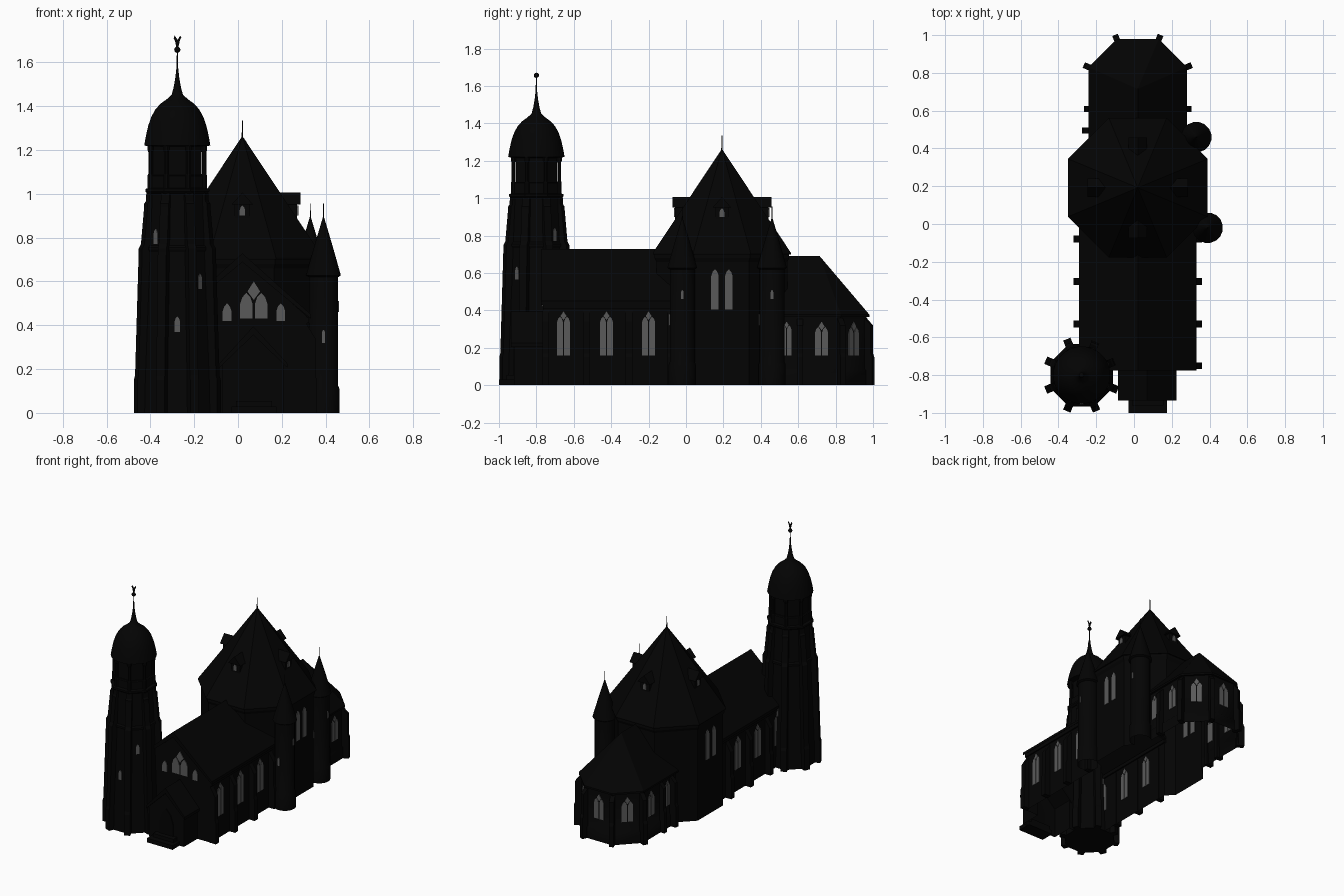
import bpy, bmesh
from math import pi, cos, sin, radians
from mathutils import Vector

cube = bpy.data.objects.get("Cube")
if cube:
    bpy.data.objects.remove(cube)


def material(name, value):
    m = bpy.data.materials.new(name)
    m.use_nodes = True
    color = (value, value, value, 1)
    m.diffuse_color = color
    bsdf = m.node_tree.nodes["Principled BSDF"]
    bsdf.inputs["Base Color"].default_value = color
    bsdf.inputs["Roughness"].default_value = 0.9
    return m


STONE = material("black_stone", 0.0012)
ROOF = material("black_slate", 0.001)
GLASS = material("grey_glass", 0.1)
CX = 0.02            # axis of nave, crossing and choir
TX, TY = -0.277, -0.8  # tower axis
K = 1 / cos(pi / 8)  # octagon apothem to radius


def smooth_edges(ob):
    bpy.ops.object.select_all(action='DESELECT')
    ob.select_set(True)
    bpy.context.view_layer.objects.active = ob
    bpy.ops.object.shade_smooth_by_angle(angle=radians(40))


def finish(name, bm, mat, smooth=False):
    bmesh.ops.recalc_face_normals(bm, faces=bm.faces)
    me = bpy.data.meshes.new(name)
    bm.to_mesh(me)
    bm.free()
    me.materials.append(mat)
    ob = bpy.data.objects.new(name, me)
    bpy.context.collection.objects.link(ob)
    if smooth:
        smooth_edges(ob)
    return ob


def loft(name, rings, mat, smooth=False):
    """Skin equal rings of points and cap both ends."""
    bm = bmesh.new()
    vs = [[bm.verts.new(p) for p in r] for r in rings]
    n = len(rings[0])
    for a, b in zip(vs, vs[1:]):
        for i in range(n):
            j = (i + 1) % n
            bm.faces.new((a[i], a[j], b[j], b[i]))
    bm.faces.new(vs[0])
    bm.faces.new(vs[-1])
    return finish(name, bm, mat, smooth)


def hull(name, pts, mat):
    bm = bmesh.new()
    for p in pts:
        bm.verts.new(p)
    bmesh.ops.convex_hull(bm, input=bm.verts)
    bmesh.ops.dissolve_limit(bm, angle_limit=0.01, verts=bm.verts, edges=bm.edges)
    return finish(name, bm, mat)


def lathe(name, x, y, profile, n, mat, smooth=False):
    rings = [[(x + r * cos(2 * pi * (i + .5) / n), y + r * sin(2 * pi * (i + .5) / n), z)
              for i in range(n)] for r, z in profile]
    return loft(name, rings, mat, smooth)


def box(name, x0, x1, y0, y1, z0, z1):
    return hull(name, [(x, y, z) for x in (x0, x1) for y in (y0, y1) for z in (z0, z1)], STONE)


def along_y(name, section, y0, y1, mat):
    return loft(name, [[(x, y, z) for x, z in section] for y in (y0, y1)], mat)


def gable_roof(name, x, half, eave, ridge, y0, y1, t=0.02):
    along_y(name, [(x - half, eave), (x, ridge), (x + half, eave),
                   (x + half, eave - t), (x, ridge - 2 * t), (x - half, eave - t)], y0, y1, ROOF)


def buttress(name, x, y, ang, width, steps):
    """Radial pier; steps hold (outward reach, height) pairs."""
    d, s = Vector((cos(ang), sin(ang), 0)), Vector((-sin(ang), cos(ang), 0)) * width / 2
    o = Vector((x, y, 0))
    rings = [[o + s + Vector((0, 0, z)), o + s + d * r + Vector((0, 0, z)),
              o - s + d * r + Vector((0, 0, z)), o - s + Vector((0, 0, z))] for r, z in steps]
    loft(name, rings, STONE)


def plate(name, x, y, ang, outline, mat=GLASS, t=.004):
    """Thin upright plate on a wall whose outward direction is ang."""
    d, s = Vector((cos(ang), sin(ang), 0)), Vector((-sin(ang), cos(ang), 0))
    o = Vector((x, y, 0))
    loft(name, [[o + d * k + s * u + Vector((0, 0, z)) for u, z in outline] for k in (-t, t)], mat)


def lancet(u, w, z0, z1):
    h, rise = w / 2, min(w * .9, (z1 - z0) * .6)
    return [(u - h, z0), (u + h, z0), (u + h, z1 - rise), (u + h * .65, z1 - rise * .4),
            (u, z1), (u - h * .65, z1 - rise * .4), (u - h, z1 - rise)]


def twin_window(name, x, y, ang, w, z0, z1):
    """Two lancets below a pointed eye."""
    top = z1 - w * .4
    for side in (-1, 1):
        plate(name + "_light", x, y, ang, lancet(side * w * .26, w * .44, z0, top))
    plate(name + "_eye", x, y, ang, [(0, top - w * .25), (w * .22, top + w * .05), (0, z1), (-w * .22, top + w * .05)])


def rod(name, x, y, z0, z1, r=0.004):
    lathe(name, x, y, [(r, z0), (r * .6, z1)], 6, ROOF)


def apse(g, z, y0=.2):
    return [(CX + a, b, z) for a, b in ((-g, y0), (g, y0), (g, .72 + g * .42), (g * .43, .72 + g),
                                        (-g * .43, .72 + g), (-g, .72 + g * .42))]


# Walls of nave, choir, porch and turrets joined to the crossing as one shell, open below
CY = .192
TURRETS = ((.33, .46), (.39, -.02))
shell = lathe("church_walls", CX, CY, [(.35 * K, 0), (.35 * K, .72)], 8, STONE)
wings = [along_y("nave_walls", [(CX - .295, 0), (CX + .295, 0), (CX + .295, .44), (CX, .7), (CX - .295, .44)],
                 -.765, .05, STONE),
         along_y("porch_walls", [(-.07, 0), (.21, 0), (.21, .22), (.07, .37), (-.07, .22)], -.92, -.75, STONE),
         loft("choir_walls", [apse(.254, 0), apse(.254, .08), apse(.246, .09), apse(.246, .39)], STONE)]
wings += [lathe("turret_walls", x, y, [(.074, 0), (.074, .11), (.068, .125), (.068, .64)], 16, STONE)
          for x, y in TURRETS]
bpy.context.view_layer.objects.active = shell
for wing in wings:
    mod = shell.modifiers.new("join", 'BOOLEAN')
    mod.operation, mod.solver, mod.object = 'UNION', 'EXACT', wing
    bpy.ops.object.modifier_apply(modifier=mod.name)
    bpy.data.objects.remove(wing)
bm = bmesh.new()
bm.from_mesh(shell.data)
floor = [f for f in bm.faces if all(v.co.z < .001 for v in f.verts)]
bmesh.ops.delete(bm, geom=floor, context='FACES')
bm.to_mesh(shell.data)
bm.free()
smooth_edges(shell)

# Nave roof, buttresses and side windows
gable_roof("nave_roof", CX, .312, .45, .728, -.775, 0)
for side, ang in ((1, 0), (-1, pi)):
    for y in (-.75, -.53, -.305, -.08):
        buttress("nave_buttress", CX + side * .29, y, ang, .036,
                 [(.05, 0), (.05, .15), (.043, .17), (.043, .34), (.006, .4)])
    for y in (-.655, -.425, -.2):
        twin_window("nave_window", CX + side * .295, y, ang, .072, .16, .395)
    box("nave_cornice", CX + side * .295 - .01, CX + side * .295 + .01, -.765, 0, .41, .435)

# West front windows
twin_window("front_window", .072, -.765, -pi / 2, .13, .43, .6)
for x in (-.05, .195):
    plate("front_side_window", x, -.765, -pi / 2, lancet(0, .04, .42, .5))

# Porch roof, door and steps
gable_roof("porch_roof", .07, .156, .225, .395, -.935, -.76)
plate("porch_door", .07, -.922, -pi / 2, lancet(0, .11, .03, .24), ROOF)
box("porch_step", -.03, .175, -1, -.9, 0, .03)
box("porch_upper_step", -.01, .155, -.96, -.9, .03, .055)

# Octagonal crossing with pyramid roof
lathe("crossing_cornice", CX, CY, [(.35 * K, .66), (.36 * K, .68), (.36 * K, .705)], 8, STONE)
lathe("crossing_roof", CX, CY, [(.369 * K, .7), (.369 * K, .708), (.005, 1.257)], 8, ROOF)
rod("crossing_finial", CX, CY, 1.24, 1.335)
for ang in (0, pi):
    for dy in (-.037, .037):
        plate("crossing_window", CX + cos(ang) * .35, CY + dy, ang, lancet(0, .04, .405, .62))


# Dormers on the four main roof faces
def dormer(ang):
    d, s = Vector((cos(ang), sin(ang), 0)), Vector((-sin(ang), cos(ang), 0))
    o = Vector((CX, CY, 0))

    def section(reach, pts):
        return [o + d * reach + s * u + Vector((0, 0, z)) for u, z in pts]
    body = [(-.035, .84), (.035, .84), (.035, .95), (0, .99), (-.035, .95)]
    cover = [(-.05, .95), (0, 1.006), (.05, .95)]
    loft("dormer_walls", [section(.1, body), section(.25, body)], STONE)
    loft("dormer_roof", [section(.1, cover), section(.265, cover)], ROOF)
    plate("dormer_window", o.x + d.x * .251, o.y + d.y * .251, ang, lancet(0, .026, .9, .947))


for i in range(4):
    dormer(i * pi / 2)

# Hipped choir roof, piers and windows
hull("choir_roof", apse(.26, .365, .43) + apse(.26, .378, .43) + [(CX, .43, .69), (CX, .715, .69)], ROOF)
pier = [(.055, 0), (.055, .15), (.047, .17), (.047, .32), (.01, .36)]
for side in (-1, 1):
    out = 0 if side > 0 else pi
    buttress("choir_buttress", CX + side * .23, .61, out, .032, pier)
    buttress("apse_buttress", CX + side * .235, .82, pi / 2 - side * radians(67), .032, pier)
    buttress("apse_buttress", CX + side * .1, .95, pi / 2 - side * radians(22), .032, pier)
    twin_window("choir_window", CX + side * .246, .538, out, .052, .16, .34)
    twin_window("choir_window", CX + side * .246, .725, out, .072, .16, .34)
    twin_window("apse_window", CX + side * .176, .895, pi / 2 - side * pi / 4, .08, .16, .34)
twin_window("apse_window", CX, .966, pi / 2, .08, .16, .34)
buttress("choir_buttress", CX - .24, .495, pi, .03, pier)

# Turret spires and slits
for x, y in TURRETS:
    lathe("turret_roof", x, y, [(.07, .62), (.081, .628), (.04, .77), (.002, .895)], 16, ROOF, True)
    rod("turret_finial", x, y, .88, .955, .003)
    plate("turret_slit", x, y - .069, -pi / 2, lancet(0, .014, .32, .38))
    plate("turret_slit", x + .068, y, 0, lancet(0, .014, .46, .51))

# Tower shaft, string course, buttresses and ledge
lathe("tower_shaft", TX, TY, [(.165 * K, 0), (.162 * K, .15), (.132 * K, .95), (.13 * K, 1.02)], 8, STONE)
lathe("tower_course", TX, TY, [(.142 * K, .735), (.148 * K, .745), (.148 * K, .755), (.14 * K, .765)], 8, STONE)
lathe("tower_ledge", TX, TY, [(.135 * K, 1), (.146 * K, 1.01), (.146 * K, 1.022), (.127 * K, 1.026)], 8, STONE)
for i in range(8):
    buttress("tower_buttress", TX, TY, pi / 8 + i * pi / 4, .042,
             [(.206, 0), (.206, .15), (.2, .17), (.182, .735), (.182, .75), (.171, .77),
              (.155, .94), (.155, .955), (.147, .965), (.144, 1.005)])

# Belfry with parapet and corner columns around a core
lathe("belfry_parapet", TX, TY, [(.126 * K, 1.02), (.126 * K, 1.08), (.12 * K, 1.085)], 8, STONE)
lathe("belfry_core", TX, TY, [(.11 * K, 1.02), (.11 * K, 1.23)], 8, STONE)
for i in range(8):
    a = pi / 8 + i * pi / 4
    x, y = TX + .132 * cos(a), TY + .132 * sin(a)
    lathe("belfry_column", x, y, [(.014, 1.02), (.014, 1.085), (.011, 1.09), (.011, 1.19), (.015, 1.2), (.015, 1.23)],
          8, STONE)

# Tower windows
for k, z in ((-2, .37), (-1, .565), (-3, .77), (2, .37), (1, .77)):
    a, r = k * pi / 4, .167 - (z + .04) * .0375
    plate("tower_window", TX + r * cos(a), TY + r * sin(a), a, lancet(0, .024, z, z + .07))

# Bell-shaped dome with needle, ball and weather vane
lathe("tower_dome", TX, TY, [(.12, 1.215), (.152, 1.22), (.148, 1.245), (.142, 1.275), (.134, 1.31), (.12, 1.35),
                             (.101, 1.385), (.076, 1.412), (.048, 1.432), (.026, 1.452), (.017, 1.485),
                             (.009, 1.53), (.004, 1.575)], 24, ROOF, True)
rod("tower_needle", TX, TY, 1.56, 1.665)
bm = bmesh.new()
bmesh.ops.create_uvsphere(bm, u_segments=12, v_segments=8, radius=.014)
bmesh.ops.translate(bm, verts=bm.verts, vec=(TX, TY, 1.657))
finish("tower_ball", bm, ROOF, True)
plate("weather_vane", TX, TY, -pi / 2, [(-.004, 1.665), (.004, 1.665), (.012, 1.7), (.019, 1.715), (.012, 1.72),
                                        (.002, 1.702), (-.012, 1.722), (-.017, 1.71), (-.01, 1.695)], ROOF, .0005)
